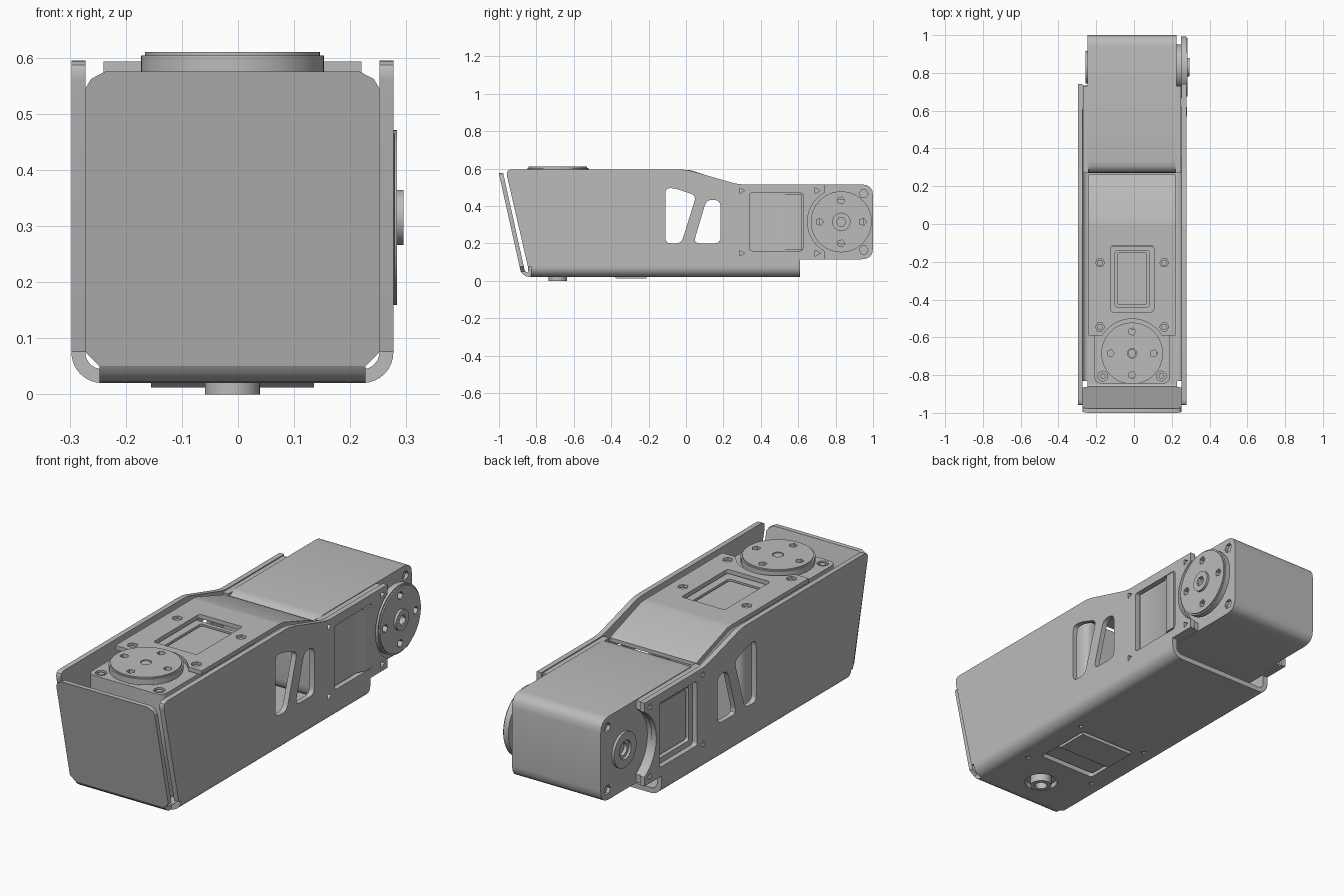
import bpy, bmesh, math
from mathutils import Vector, Matrix

cube = bpy.data.objects.get("Cube")
if cube:
    bpy.data.objects.remove(cube, do_unlink=True)

grey = bpy.data.materials.new("machined_grey")
grey.use_nodes = True
grey.diffuse_color = (0.5, 0.5, 0.5, 1)
grey.node_tree.nodes["Principled BSDF"].inputs["Base Color"].default_value = (0.5, 0.5, 0.5, 1)

CX = -0.01          # middle of the channel
FRONT_Y = -0.685    # upright servo axis
REAR_Y, REAR_Z = 0.83, 0.315
parts = []

# columns are where the outline's u, v and thickness directions point
FRAMES = {
    "x": Matrix(((0, 0, 1), (1, 0, 0), (0, 1, 0))),
    "y": Matrix(((1, 0, 0), (0, 0, 1), (0, 1, 0))),
    "z": Matrix.Identity(3),
}


def prism(name, axis, lo, hi, outline, holes=(), shear=0.0):
    """Extrude an outline with holes along an axis, from lo to hi."""
    curve = bpy.data.curves.new(name, "CURVE")
    curve.dimensions, curve.fill_mode = "2D", "BOTH"
    curve.extrude = (hi - lo) / 2
    for loop in [outline, *holes]:
        spline = curve.splines.new("POLY")
        spline.points.add(len(loop) - 1)
        for point, (u, v) in zip(spline.points, loop):
            point.co = (u, v, 0, 1)
        spline.use_cyclic_u = True
    temp = bpy.data.objects.new(name + "_outline", curve)
    bpy.context.collection.objects.link(temp)
    bpy.context.view_layer.update()
    mesh = bpy.data.meshes.new_from_object(
        temp.evaluated_get(bpy.context.evaluated_depsgraph_get()))
    bpy.data.objects.remove(temp)
    bpy.data.curves.remove(curve)
    bm = bmesh.new()
    bm.from_mesh(mesh)
    for v in bm.verts:
        v.co = FRAMES[axis] @ Vector((v.co.x, v.co.y, v.co.z + (lo + hi) / 2))
        v.co.y += shear * v.co.z
    bmesh.ops.remove_doubles(bm, verts=bm.verts, dist=0.0001)
    bmesh.ops.recalc_face_normals(bm, faces=bm.faces)
    bm.to_mesh(mesh)
    bm.free()
    mesh.name = name
    mesh.materials.clear()
    mesh.materials.append(grey)
    obj = bpy.data.objects.new(name, mesh)
    bpy.context.collection.objects.link(obj)
    parts.append(obj)
    return obj


def arc(u, v, r, start, end, n=16):
    angles = [math.radians(start + (end - start) * i / n) for i in range(n + 1)]
    return [(u + r * math.cos(a), v + r * math.sin(a)) for a in angles]


def circle(u, v, r, n=40):
    return arc(u, v, r, 0, 360, n)[:-1]


def rounded(points, r, n=4):
    """Round every corner of a polygon."""
    out, pts = [], [Vector(p) for p in points]
    for i, p in enumerate(pts):
        a, b = pts[i - 1] - p, pts[(i + 1) % len(pts)] - p
        start = p + a.normalized() * min(r, a.length * 0.45)
        end = p + b.normalized() * min(r, b.length * 0.45)
        for k in range(n + 1):
            t = k / n
            q = start * (1 - t) ** 2 + p * 2 * t * (1 - t) + end * t * t
            out.append((q.x, q.y))
    return out


def box(u0, u1, v0, v1, r=0.015):
    return rounded([(u0, v0), (u1, v0), (u1, v1), (u0, v1)], r)


def pits(us, vs, r=0.018, n=3):
    return [circle(u, v, r, n) for u in us for v in vs]


def horn(name, axis, u, v, lo, hi):
    """Output disc with four small holes and a chamfer-like upper step."""
    holes = [circle(u + 0.115 * math.cos(a), v + 0.115 * math.sin(a), 0.02, 5)
             for a in (0, math.pi / 2, math.pi, 1.5 * math.pi)]
    holes.append(circle(u, v, 0.025, 16))
    prism(name + "_disc", axis, lo, hi - 0.006, circle(u, v, 0.163, 64), holes)
    prism(name + "_face", axis, hi - 0.006, hi, circle(u, v, 0.156, 64), holes)


# Channel side walls
wall = rounded([(-0.845, 0.075), (-0.965, 0.595), (0, 0.595), (0.28, 0.515),
                (0.74, 0.515)], 0.035)[5:-5]
wall = [(-0.845, 0.075)] + wall + [(0.74, 0.515)]
wall += arc(REAR_Y, REAR_Z, 0.18, 120, 240, 20)
wall += [(0.74, 0.115), (0.61, 0.115), (0.61, 0.075)]
wall_holes = [
    rounded([(-0.11, 0.2), (-0.025, 0.2), (0.055, 0.455), (-0.06, 0.495), (-0.11, 0.495)], 0.03),
    rounded([(0.04, 0.2), (0.185, 0.2), (0.185, 0.43), (0.11, 0.435)], 0.035),
    box(0.34, 0.625, 0.16, 0.47),
] + pits((0.295, 0.7), (0.147, 0.482))
prism("left_wall", "x", 0.252, 0.277, wall, wall_holes)
prism("right_wall", "x", -0.297, -0.272, wall, wall_holes)

# Channel floor with rolled lower edges
floor_holes = [box(-0.16, 0.14, -0.5, -0.2), circle(CX, FRONT_Y, 0.075)]
floor_holes += pits((CX - 0.17, CX + 0.17), (-0.2, -0.55), 0.016)
floor_holes = floor_holes[:2] + pits((CX - 0.19, CX + 0.19), (-0.17, -0.55), 0.016)
prism("floor", "z", 0.02, 0.045, [(-0.242, -0.83), (0.222, -0.83), (0.222, 0.61),
                                  (-0.242, 0.61)], floor_holes)
bend = arc(-0.242, 0.075, 0.055, 180, 270, 8) + arc(-0.242, 0.075, 0.03, 270, 180, 8)
prism("right_floor_bend", "y", -0.83, 0.61, bend)
prism("left_floor_bend", "y", -0.83, 0.61, [(2 * CX - x, z) for x, z in bend])

# Slanted front panel and its fold into the floor
panel = [(-0.247, 0.05), (0.227, 0.05), (0.252, 0.075), (0.252, 0.545), (0.242, 0.562),
         (0.217, 0.575), (-0.237, 0.575), (-0.262, 0.562), (-0.272, 0.545), (-0.272, 0.075)]
prism("front_panel", "y", -0.873, -0.85, panel, shear=-0.222)
prism("front_fold", "x", -0.247, 0.227,
      [(-0.83, 0.02), (-0.855, 0.023), (-0.875, 0.037), (-0.884, 0.052),
       (-0.861, 0.052), (-0.85, 0.045), (-0.83, 0.045)])

# Top cover: flat part round the servo, then a ramp down to the rear
cover = [(0.22, -0.59), (0.22, 0), (-0.24, 0), (-0.24, -0.59)]
cover += arc(CX, FRONT_Y, 0.183, 148.7, 31.3, 20)
cover_holes = [box(-0.125, 0.105, -0.465, -0.115)]
cover_holes += pits((CX - 0.17, CX + 0.17), (-0.205, -0.545), 0.024, 6)
prism("top_cover", "z", 0.573, 0.593, cover, cover_holes)
prism("cover_ramp", "x", -0.24, 0.22,
      [(0, 0.593), (0.03, 0.59), (0.235, 0.522), (0.262, 0.51), (0.262, 0.492),
       (0.23, 0.5), (0.025, 0.57), (0, 0.573)])
for x in (CX - 0.17, CX + 0.17):
    for y in (-0.205, -0.545):
        prism("cover_screw", "z", 0.56, 0.583, circle(x, y, 0.017, 6))

# Upright front servo
prism("front_servo_case", "z", 0.05, 0.55, box(-0.21, 0.19, -0.845, -0.12, 0.04))
prism("front_servo_lid", "z", 0.55, 0.563, box(-0.21, 0.19, -0.845, -0.12, 0.04),
      pits((CX - 0.155, CX + 0.155), (-0.805,), 0.026, 16) + [box(-0.1, 0.08, -0.44, -0.14)])
prism("front_servo_label", "z", 0.55, 0.56, box(-0.09, 0.07, -0.43, -0.15))
for x in (CX - 0.155, CX + 0.155):
    prism("lid_screw", "z", 0.548, 0.56, circle(x, -0.805, 0.016, 6))
prism("front_horn_neck", "z", 0.555, 0.58, circle(CX, FRONT_Y, 0.13))
horn("front_horn", "z", CX, FRONT_Y, 0.575, 0.61)
prism("front_horn_hub", "z", 0.59, 0.607, circle(CX, FRONT_Y, 0.022, 16))
prism("lower_boss", "z", 0, 0.055, circle(CX, FRONT_Y, 0.049),
      [circle(CX, FRONT_Y, 0.028, 24)])
prism("lower_connector", "x", -0.155, 0.135,
      [(-0.485, 0.055), (-0.485, 0.032), (-0.4, 0.032), (-0.37, 0.012),
       (-0.21, 0.012), (-0.21, 0.055)])

# Sideways rear servo
case = rounded([(0.27, 0.115), (1.0, 0.115), (1.0, 0.515), (0.27, 0.515)], 0.06)
case_pits = pits((0.95,), (0.165, 0.465), 0.024, 6)
prism("rear_servo_case", "x", -0.23, 0.21, case)
prism("rear_servo_left_lid", "x", 0.21, 0.226, case, case_pits)
prism("rear_servo_right_lid", "x", -0.246, -0.23, case,
      case_pits + [circle(REAR_Y, REAR_Z, 0.03, 24)])
shoulder = [(0.27, 0.118), (0.73, 0.118)] + arc(REAR_Y, REAR_Z, 0.185, 238, 122, 20)
shoulder += [(0.73, 0.512), (0.27, 0.512)]
prism("left_shoulder", "x", 0.22, 0.25, shoulder)
prism("right_shoulder", "x", -0.27, -0.24, shoulder, [box(0.365, 0.6, 0.185, 0.445)])
prism("right_servo_label", "x", -0.262, -0.24, box(0.375, 0.59, 0.195, 0.435))
prism("idler_ring", "x", -0.258, -0.24, circle(REAR_Y, REAR_Z, 0.085),
      [circle(REAR_Y, REAR_Z, 0.045, 24)])
prism("rear_horn_neck", "x", 0.22, 0.256, circle(REAR_Y, REAR_Z, 0.12))
horn("rear_horn", "x", REAR_Y, REAR_Z, 0.25, 0.283)
prism("rear_horn_hub", "x", 0.28, 0.295, circle(REAR_Y, REAR_Z, 0.049),
      [circle(REAR_Y, REAR_Z, 0.025, 6)])
prism("side_connector", "z", 0.165, 0.465,
      [(0.235, 0.35), (0.258, 0.35), (0.258, 0.53), (0.28, 0.57), (0.28, 0.62), (0.235, 0.62)])

# Smooth the round parts, keep the edges sharp
bpy.ops.object.select_all(action="DESELECT")
for obj in parts:
    obj.select_set(True)
bpy.context.view_layer.objects.active = parts[0]
bpy.ops.object.shade_smooth_by_angle(angle=math.radians(30))
